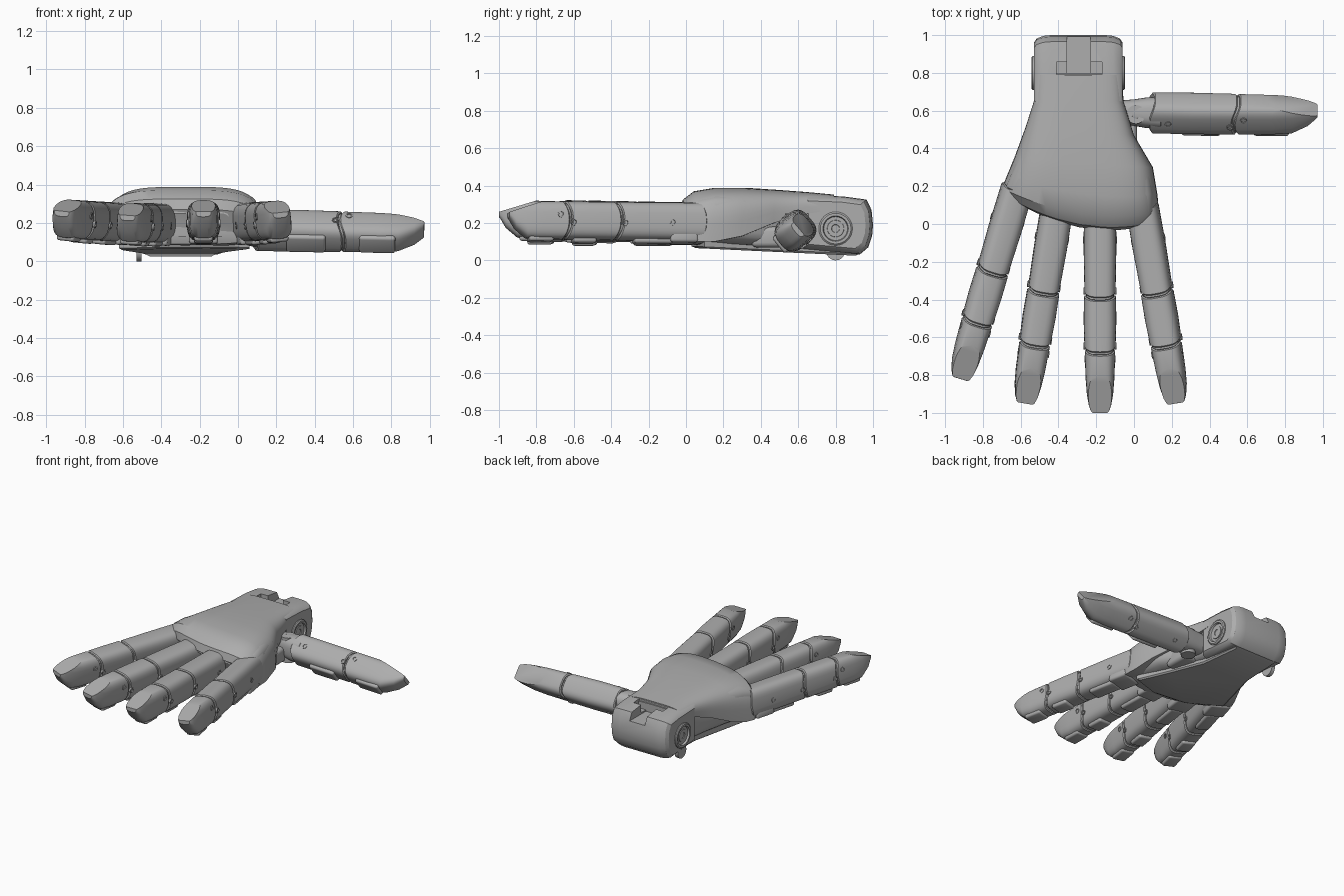
import bpy, bmesh, math
from mathutils import Matrix, Vector

cube = bpy.data.objects.get("Cube")
if cube:
    bpy.data.objects.remove(cube, do_unlink=True)

grey = bpy.data.materials.new("mid_grey")
grey.use_nodes = True
grey.diffuse_color = (0.42, 0.42, 0.42, 1)
grey.node_tree.nodes["Principled BSDF"].inputs["Base Color"].default_value = (0.42, 0.42, 0.42, 1)


def finish(name, bm, M=Matrix(), smooth=True):
    bmesh.ops.recalc_face_normals(bm, faces=bm.faces[:])
    mesh = bpy.data.meshes.new(name)
    bm.to_mesh(mesh)
    bm.free()
    mesh.materials.append(grey)
    obj = bpy.data.objects.new(name, mesh)
    bpy.context.collection.objects.link(obj)
    obj.matrix_world = M
    if smooth:
        shade(obj)
    return obj


def shade(obj):
    bpy.ops.object.select_all(action='DESELECT')
    obj.select_set(True)
    bpy.context.view_layer.objects.active = obj
    bpy.ops.object.shade_smooth_by_angle(angle=math.radians(32))


def loft(rings):
    """Skin a list of equal closed rings and cap both ends."""
    bm = bmesh.new()
    vs = [[bm.verts.new(p) for p in r] for r in rings]
    n = len(vs[0])
    for a, b in zip(vs, vs[1:]):
        for i in range(n):
            bm.faces.new((a[i], a[(i + 1) % n], b[(i + 1) % n], b[i]))
    bm.faces.new(vs[0][::-1])
    bm.faces.new(vs[-1])
    return bm


def squircle(e, n=32, turn=2 * math.pi):
    pts = []
    for i in range(n):
        t = turn * i / (n if turn > 4 else n - 1)
        c, s = math.cos(t), math.sin(t)
        pts.append((math.copysign(abs(c) ** e, c), math.copysign(abs(s) ** e, s)))
    return pts


def lathe(name, profile, M, n=12):
    rings = [[(r * math.cos(2 * math.pi * i / n), r * math.sin(2 * math.pi * i / n), h)
              for i in range(n)] for r, h in profile]
    return finish(name, loft(rings), M)


def block(name, centre, size, bevel=0.0, M=Matrix(), smooth=True):
    bm = bmesh.new()
    bmesh.ops.create_cube(bm, size=1)
    bmesh.ops.transform(bm, verts=bm.verts[:], matrix=Matrix.Translation(centre) @ Matrix.Diagonal((*size, 1)))
    if bevel:
        bmesh.ops.bevel(bm, geom=bm.edges[:], offset=bevel, segments=3, profile=0.5, affect='EDGES')
    return finish(name, bm, M, smooth)


def segment(name, M, secs, nail=None, e=0.62):
    """Digit part; sections are (along, half width, bottom, top, end curve)."""
    def inset(s, d):
        return (s[0] + d, s[1] - 0.007, s[2] + 0.007, s[3] - 0.007, s[4])
    secs = [inset(secs[0], -0.006)] + secs + [inset(secs[-1], 0.006)]
    rings = [[(w * u, a - b * (1 - v * v), (zb + zt) / 2 + (zt - zb) / 2 * v)
              for u, v in squircle(e)] for a, w, zb, zt, b in secs]
    bm = loft(rings)
    if nail:
        bmesh.ops.bisect_plane(bm, geom=bm.verts[:] + bm.edges[:] + bm.faces[:],
                               plane_co=nail[0], plane_no=nail[1], clear_outer=True)
        bmesh.ops.holes_fill(bm, edges=[x for x in bm.edges if x.is_boundary], sides=0)
    return finish(name, bm, M)


def screw(name, M, a, z, x):
    for s in (-1, 1):
        T = M @ Matrix.Translation((s * x, a, z)) @ Matrix.Rotation(s * math.pi / 2, 4, 'Y')
        lathe(name, [(.018, -.03), (.018, .005), (.012, .005), (.010, -.003), (.004, -.003)], T)


def frame(base, tip, roll):
    base, tip = Vector(base), Vector(tip)
    along = (tip - base).normalized()
    up = Matrix.Rotation(roll, 3, along) @ Vector((0, 0, 1))
    side = along.cross(up).normalized()
    up = side.cross(along)
    M = Matrix((side, along, up)).transposed().to_4x4()
    M.translation = base
    return M, (tip - base).length


def digit(name, base, tip, roll, joints, start, w=.085, h=.102):
    """Phalanges with curved ends, joint cores, palm pads and side screws."""
    M, L = frame(base, tip, math.radians(roll))
    stops = [start] + [j * L for j in joints]
    for k, (a, b) in enumerate(zip(stops, stops[1:])):
        segment(name + "_phalanx", M, [(a + .012, w, -h, h, .03), ((a + b) / 2, w * 1.02, -h, h, .03),
                                       (b - .012, w * .97, -h, h, .03)])
        block(name + "_pad", (0, (a + b) / 2 + .03, -h), (w * 1.15, (b - a) * .45, .036), .014, M)
    # distal phalanx with a flat sloped nail
    a = stops[-1]
    d = L - a
    segment(name + "_tip", M, [(a + .012, w * .95, -h, h, .03), (a + d * .45, w * .9, -h, h, .015),
                               (a + d * .68, w * .82, -h * .95, h, 0), (a + d * .88, w * .69, -h * .45, h * .9, 0),
                               (L - .006, w * .55, h * .05, h * .7, 0)],
            nail=((0, a + d * .4, h * .97), (0, h * .58, d * .6)))
    block(name + "_tip_pad", (0, a + d * .42, -h * .95), (w * 1.15, d * .45, .034), .014, M)
    # joint cores and screws
    for j in stops[1:]:
        segment(name + "_joint", M, [(j - .05, w * .86, -h * .86, h * .88, .03),
                                     (j + .05, w * .86, -h * .86, h * .88, .03)])
        screw(name + "_screw", M, j - .045, -.015, w * .98)
        screw(name + "_screw", M, j + .025, .028, w * .92)
    return M


# Fingers
fingers = [("index_finger", (.06, 0, .205), (.225, -.95, .215), 6),
           ("middle_finger", (-.18, 0, .205), (-.18, -1, .22), 0),
           ("ring_finger", (-.42, .01, .2), (-.578, -.95, .2), -4),
           ("little_finger", (-.645, .1, .205), (-.922, -.82, .222), -6)]
for name, base, tip, roll in fingers:
    M = digit(name, base, tip, roll, (.40, .69), -.08)
    screw(name + "_base_screw", M, .085, -.01, .085)
    block(name + "_knuckle_block", (0, .02, -.085), (.15, .15, .06), .015, M)

# Thumb and its swivel root
thumb = digit("thumb", (0, .59, .165), (.97, .575, .145), -50, (.57,), .1, w=.093, h=.098)
screw("thumb_screw", thumb, .18, 0, .093)
root, _ = frame((0, .59, .165), (.97, .575, .145), 0)
segment("thumb_root", root, [(-.1, .06, -.07, .08, 0), (0, .07, -.08, .085, 0),
                             (.06, .08, -.085, .09, 0), (.14, .086, -.085, .09, 0)], e=.75)
lathe("thumb_pivot", [(.05, -.1), (.05, .085), (.022, .085), (.02, .077), (.005, .077)],
      Matrix.Translation((.01, .58, .165)), 20)
block("thumb_mount", (-.05, .45, .125), (.13, .2, .11), .025)

# Palm: left edge x, y, right edge x, y, bottom, top, shell lip, front bow
stations = [(-.66, .14, .08, -.005, .13, .27, .14, .085),
            (-.69, .155, .115, .01, .09, .325, .11, .085),
            (-.70, .19, .13, .06, .08, .37, .10, .07),
            (-.675, .25, .125, .15, .08, .388, .10, .04),
            (-.63, .36, .10, .30, .075, .388, .13, .01),
            (-.575, .51, 0, .47, .065, .377, .2, 0),
            (-.53, .65, -.055, .65, .055, .365, .25, 0),
            (-.525, .79, -.065, .79, .05, .352, .27, 0)]


def palm_ring(st, profile, inset, low, high):
    xl, yl, xr, yr, zb, zt, lip, bow = st
    xl, xr = xl + inset, xr - inset
    lo, hi = low(st), high(st)
    return [((xl + xr) / 2 + (xr - xl) / 2 * u, (yl + yr) / 2 + (yr - yl) / 2 * u
             - bow * (1 - u * u) + inset * .5, lo + (hi - lo) * v) for u, v in profile]


dome = squircle(.5, 33, math.pi)
finish("back_of_hand_shell", loft([palm_ring(s, dome, 0, lambda s: s[6], lambda s: s[5]) for s in stations]))
body = [(u, (v + 1) / 2) for u, v in squircle(.45)]
finish("palm_body", loft([palm_ring(s, body, .02, lambda s: s[4], lambda s: s[5] - .02) for s in stations]))

# Flat palm plate
outline = [(-.47, .93), (-.13, .93), (-.11, .6), (-.02, .32), (.06, .1), (-.15, .03), (-.4, .06), (-.62, .2), (-.5, .6)]
plate = finish("palm_plate", loft([[(-.27 + (x + .27) * k, .45 + (y - .45) * k, .075 - .045 * y + dz)
                                    for x, y in outline] for k, dz in ((.95, -.008), (1, .002), (1, .05))]))

# Wrist block, rounded at the back, with a T slot in the top
side = [(.62, .06), (.93, .032), (.975, .07), (.995, .13), (1, .19), (.992, .27), (.965, .325), (.84, .342), (.62, .35)]
wrist = finish("wrist_block", loft([[(x, .8 + (y - .8) * k, .19 + (z - .19) * k) for y, z in side]
                                    for x, k in ((-.53, .8), (-.515, .91), (-.48, .98), (-.44, 1),
                                                 (-.15, 1), (-.11, .98), (-.075, .91), (-.06, .8))]), smooth=False)
cutters = [block("slot_cutter", (-.2925, .95, .37), (.125, .3, .2), smooth=False),
           block("slot_cross_cutter", (-.29, .825, .38), (.24, .065, .2), smooth=False)]
for c in cutters:
    c.hide_render = True
    mod = wrist.modifiers.new("slot", 'BOOLEAN')
    mod.object = c
    mod.solver = 'EXACT'
bpy.context.view_layer.update()
cut = bpy.data.meshes.new_from_object(wrist.evaluated_get(bpy.context.evaluated_depsgraph_get()))
wrist.modifiers.clear()
wrist.data = cut
for c in cutters:
    bpy.data.objects.remove(c, do_unlink=True)
shade(wrist)

# Wrist pivots on both sides
for x, s in ((-.515, -1), (-.075, 1)):
    T = Matrix.Translation((x, .8, .17)) @ Matrix.Rotation(s * math.pi / 2, 4, 'Y')
    lathe("wrist_pivot_ring", [(.09, -.06), (.09, .022), (.082, .028), (.068, .028), (.06, .004), (.048, .004),
                               (.044, .02), (.022, .02), (.018, .008), (.004, .008)], T, 32)
# Small wheel under the wrist
lathe("wrist_peg", [(.05, -.013), (.05, .013)],
      Matrix.Translation((-.515, .8, .05)) @ Matrix.Rotation(math.pi / 2, 4, 'Y'), 24)
